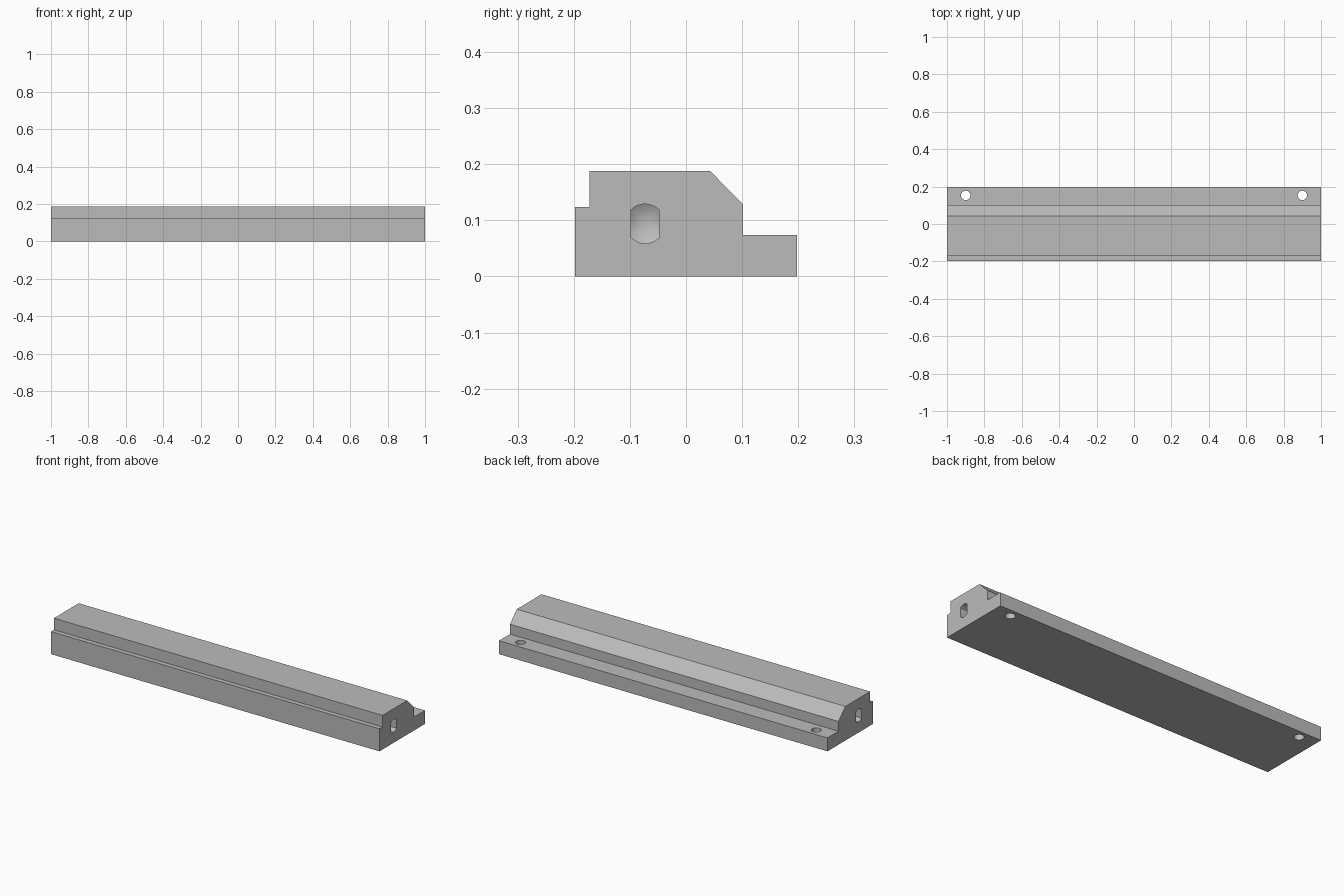
import bpy, bmesh
from mathutils import Matrix, Vector
from math import pi

cube = bpy.data.objects.get("Cube")
if cube:
    bpy.data.objects.remove(cube, do_unlink=True)

grey = bpy.data.materials.new("light grey")
grey.use_nodes = True
colour = (0.5, 0.5, 0.5, 1)
grey.diffuse_color = colour
grey.node_tree.nodes["Principled BSDF"].inputs["Base Color"].default_value = colour


def add_object(name, bm):
    bmesh.ops.recalc_face_normals(bm, faces=bm.faces)
    mesh = bpy.data.meshes.new(name)
    bm.to_mesh(mesh)
    bm.free()
    mesh.materials.append(grey)
    obj = bpy.data.objects.new(name, mesh)
    bpy.context.collection.objects.link(obj)
    return obj


def cut(target, cutter):
    mod = target.modifiers.new(cutter.name, "BOOLEAN")
    mod.operation = "DIFFERENCE"
    mod.solver = "EXACT"
    mod.object = cutter
    cutter.hide_render = True
    cutter.hide_set(True)


# Stepped and chamfered bar, extruded along x
profile = [(-0.198, 0), (0.198, 0), (0.198, 0.074), (0.102, 0.074), (0.102, 0.128),
           (0.043, 0.188), (-0.172, 0.188), (-0.172, 0.124), (-0.198, 0.124)]
bm = bmesh.new()
face = bm.faces.new([bm.verts.new((-1, y, z)) for y, z in profile])
ext = bmesh.ops.extrude_face_region(bm, geom=[face])
bmesh.ops.translate(bm, vec=(2, 0, 0),
                    verts=[v for v in ext["geom"] if isinstance(v, bmesh.types.BMVert)])
rail = add_object("rail_body", bm)

for side, label in ((-1, "right"), (1, "left")):
    # Vertical mounting hole through the flange
    bm = bmesh.new()
    bmesh.ops.create_cone(bm, cap_ends=True, segments=32, radius1=0.025, radius2=0.025,
                          depth=0.3, matrix=Matrix.Translation((side * 0.9, 0.153, 0.05)))
    cut(rail, add_object(label + "_mounting_hole_cutter", bm))

    # Blind end hole with flat sides and a conical bottom
    depth, radius, tip = 0.14, 0.035, 0.02
    bm = bmesh.new()
    bmesh.ops.create_cone(bm, cap_ends=True, cap_tris=True, segments=48,
                          radius1=radius, radius2=radius, depth=2 * depth)
    for v in bm.verts:
        if v.co.z < 0 and v.co.xy.length < 0.001:
            v.co.z -= tip
    bmesh.ops.transform(bm, verts=bm.verts, matrix=Matrix.Rotation(side * pi / 2, 4, "Y"))
    bmesh.ops.translate(bm, verts=bm.verts, vec=(side, -0.073, 0.094))
    for flat in (-1, 1):
        res = bmesh.ops.bisect_plane(bm, geom=bm.verts[:] + bm.edges[:] + bm.faces[:],
                                     plane_co=(0, -0.073 + flat * 0.025, 0),
                                     plane_no=(0, flat, 0), clear_outer=True)
        rim = [e for e in res["geom_cut"] if isinstance(e, bmesh.types.BMEdge)]
        bmesh.ops.holes_fill(bm, edges=rim, sides=0)
    cut(rail, add_object(label + "_end_hole_cutter", bm))

# Bake the cuts, then smooth only the round walls
bpy.context.view_layer.update()
result = rail.evaluated_get(bpy.context.evaluated_depsgraph_get())
mesh = bpy.data.meshes.new_from_object(result)
rail.modifiers.clear()
rail.data = mesh
for obj in [o for o in bpy.context.collection.objects if o.name.endswith("_cutter")]:
    bpy.data.objects.remove(obj, do_unlink=True)
bpy.ops.object.select_all(action="DESELECT")
rail.select_set(True)
bpy.context.view_layer.objects.active = rail
bpy.ops.object.shade_smooth_by_angle(angle=0.5)
